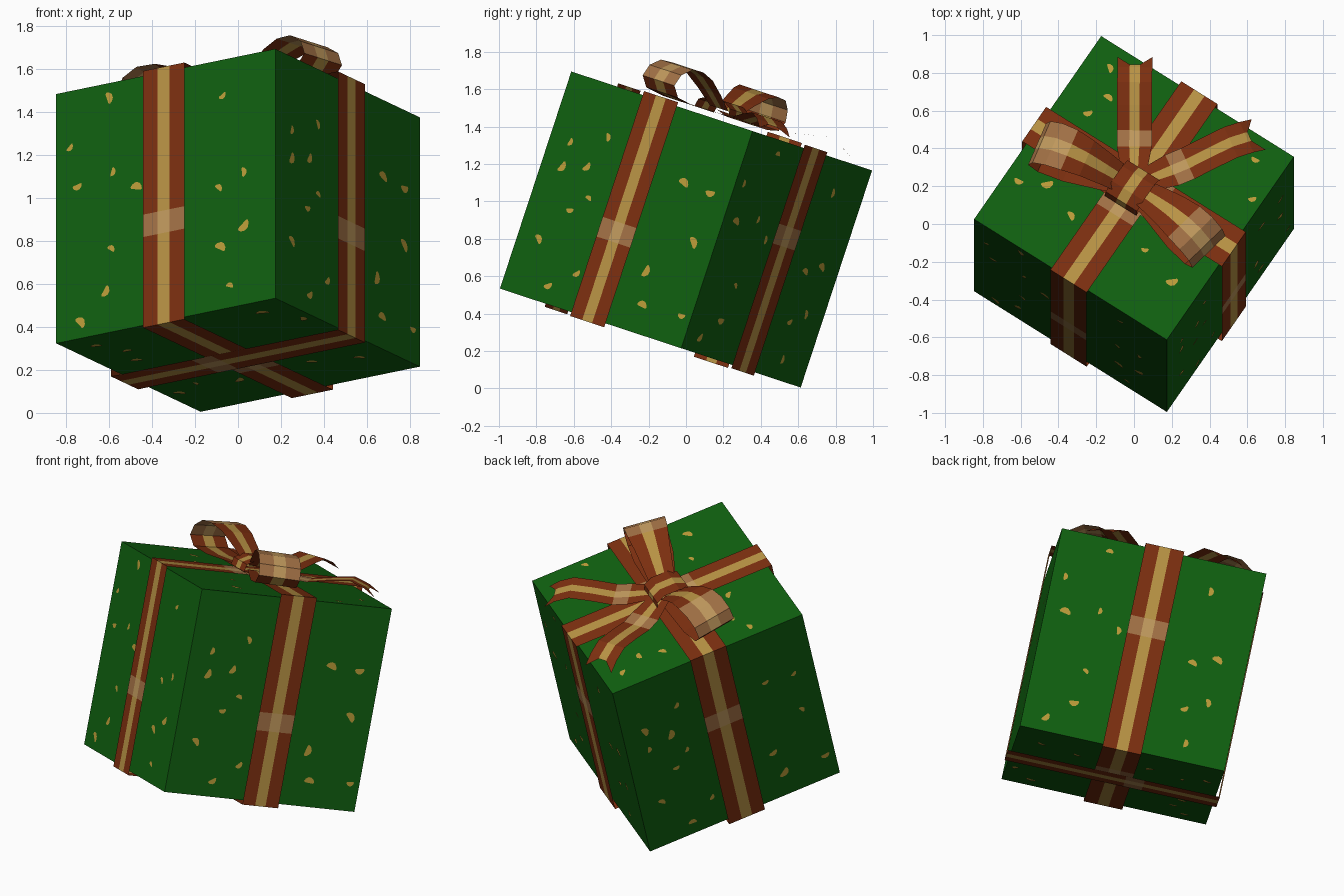
import bpy, bmesh, math, random
from mathutils import Matrix, Vector

random.seed(4)
if "Cube" in bpy.data.objects:
    bpy.data.objects.remove(bpy.data.objects["Cube"], do_unlink=True)


def material(name, rgb):
    mat = bpy.data.materials.new(name)
    mat.use_nodes = True
    mat.diffuse_color = (*rgb, 1)
    mat.node_tree.nodes["Principled BSDF"].inputs["Base Color"].default_value = (*rgb, 1)
    return mat


GREEN = material("wrapping_green", (0.005, 0.115, 0.005))
GOLD = material("confetti_gold", (0.5, 0.33, 0.04))
RIBBON = [material("ribbon_rust", (0.2, 0.028, 0.005)),
          material("ribbon_tan_stripe", (0.48, 0.29, 0.058)),
          material("ribbon_pale_rust", (0.36, 0.165, 0.06)),
          material("ribbon_pale_stripe", (0.53, 0.32, 0.11))]

HALF = 0.611
TILT = (Matrix.Translation((0, 0, 0.85))
        @ Matrix.Rotation(math.radians(-18.2), 4, 'X')
        @ Matrix.Rotation(math.radians(-33.4), 4, 'Z'))
X, Y, Z = Vector((1, 0, 0)), Vector((0, 1, 0)), Vector((0, 0, 1))


def finish(name, bm, mats):
    mesh = bpy.data.meshes.new(name)
    bm.to_mesh(mesh)
    bm.free()
    for mat in mats:
        mesh.materials.append(mat)
    obj = bpy.data.objects.new(name, mesh)
    obj.matrix_world = TILT
    bpy.context.collection.objects.link(obj)
    return obj


def ribbon(name, path, across, widths, pale, closed=False, notch=0):
    """Three-band sheet swept along a path; pale lists the light segments."""
    bm = bmesh.new()
    rows = []
    for p, w in zip(path, widths):
        rows.append([bm.verts.new(p + across * w * k) for k in (-0.5, -0.145, 0.145, 0.5)])
    if notch:
        # Swallowtail end: pull the stripe corners back along the ribbon
        back = (path[-2] - path[-1]).normalized() * notch
        for v in rows[-1][1:3]:
            v.co += back
    count = len(rows) if closed else len(rows) - 1
    for i in range(count):
        a, b = rows[i], rows[(i + 1) % len(rows)]
        for c in range(3):
            f = bm.faces.new((a[c], a[c + 1], b[c + 1], b[c]))
            f.material_index = int(c == 1) + (2 if i in pale else 0)
    return finish(name, bm, RIBBON)


# Box
bm = bmesh.new()
bmesh.ops.create_cube(bm, size=2 * HALF)
finish("gift_box", bm, [GREEN])


# Ribbons wrapped around the box, with one pale patch per side
def wrap(name, side, across, gap):
    r = HALF + gap
    path = []
    for out, along in ((-side, Z), (Z, side), (side, -Z), (-Z, -side)):
        path += [out * r + along * t for t in (-r, -0.185, -0.075)]
    ribbon(name, path, across, [0.23] * len(path), (1, 4, 7, 10), closed=True)


wrap("ribbon_front_to_back", Y, X, 0.018)
wrap("ribbon_side_to_side", -X, Y, 0.022)

# Bow loops, leaning slightly to the front
LOOP = [(0.05, 0.06), (0.16, 0.13), (0.27, 0.19), (0.37, 0.215), (0.46, 0.21),
        (0.53, 0.165), (0.555, 0.1), (0.5, 0.045), (0.36, 0.03), (0.05, 0.035)]
LEAN = math.radians(11)
for name, s in (("bow_loop_left", 1), ("bow_loop_right", -1)):
    out = Vector((s * math.cos(LEAN), -math.sin(LEAN), 0))
    across = Vector((s * math.sin(LEAN), math.cos(LEAN), 0))
    path = [out * r + Z * (HALF + h) for r, h in LOOP]
    widths = [0.13 + 0.12 * min(1, r / 0.4) for r, h in LOOP]
    ribbon(name, path, across, widths, (3, 4, 5))

# Bow tails with notched ends
TAIL = [(0.03, 0.05), (0.22, 0.035), (0.31, 0.035), (0.44, 0.07),
        (0.56, 0.095), (0.65, 0.07), (0.72, 0.03)]
for name, s in (("bow_tail_left", 1), ("bow_tail_right", -1)):
    out = Vector((s * 0.39, 0.6, 0)).normalized()
    across = out.cross(Z)
    path = [out * r + Z * (HALF + h) for r, h in TAIL]
    widths = [0.12] + [0.185] * (len(TAIL) - 1)
    ribbon(name, path, across, widths, (1,), notch=0.06)

# Knot band around the middle of the bow
KNOT = [(-0.13, 0.03), (-0.12, 0.075), (-0.06, 0.105), (0.04, 0.105), (0.09, 0.075), (0.1, 0.03)]
ribbon("bow_knot", [Y * y + Z * (HALF + h) for y, h in KNOT], X, [0.2] * len(KNOT), (), closed=True)

# Confetti spots as flat bean shapes on each face
FRONT = [(-.53, .33), (-.29, .17), (-.49, .13), (-.16, .08), (.3, -.01), (.44, .04), (.32, .43),
         (.44, -.23), (.31, -.3), (-.3, -.2), (-.33, -.41), (-.47, -.53), (.36, -.5), (-.31, .54)]
SIDE = [(-.47, .25), (-.25, .34), (-.47, .11), (-.32, .15), (-.25, 0), (-.34, -.1), (-.47, -.29),
        (-.17, -.41), (-.32, -.52), (.48, .22), (.3, .24), (.48, -.05), (.55, -.45), (.29, -.45), (.25, -.28)]
TOP = [(-.47, .49), (-.39, .35), (-.43, .21), (-.53, -.31), (-.39, -.24), (-.19, -.31),
       (.45, .48), (.56, .29), (.46, -.33), (.24, -.26)]
FACES = [(X, Z, FRONT), (-X, Z, FRONT), (Y, Z, SIDE), (-Y, Z, SIDE), (X, Y, TOP), (X, -Y, TOP)]
bm = bmesh.new()
for u, v, spots in FACES:
    n = u.cross(v)
    for cu, cv in spots:
        turn, size = random.uniform(0, math.pi), random.uniform(0.02, 0.036)
        ring = []
        for k in range(10):
            a = math.tau * k / 10
            px, py = size * math.cos(a), size * (0.55 * math.sin(a) + 0.35 * math.cos(a) ** 2)
            qx = px * math.cos(turn) - py * math.sin(turn)
            qy = px * math.sin(turn) + py * math.cos(turn)
            ring.append(bm.verts.new(u * (cu + qx) + v * (cv + qy) + n * (HALF + 0.003)))
        bm.faces.new(ring)
finish("confetti_spots", bm, [GOLD])
